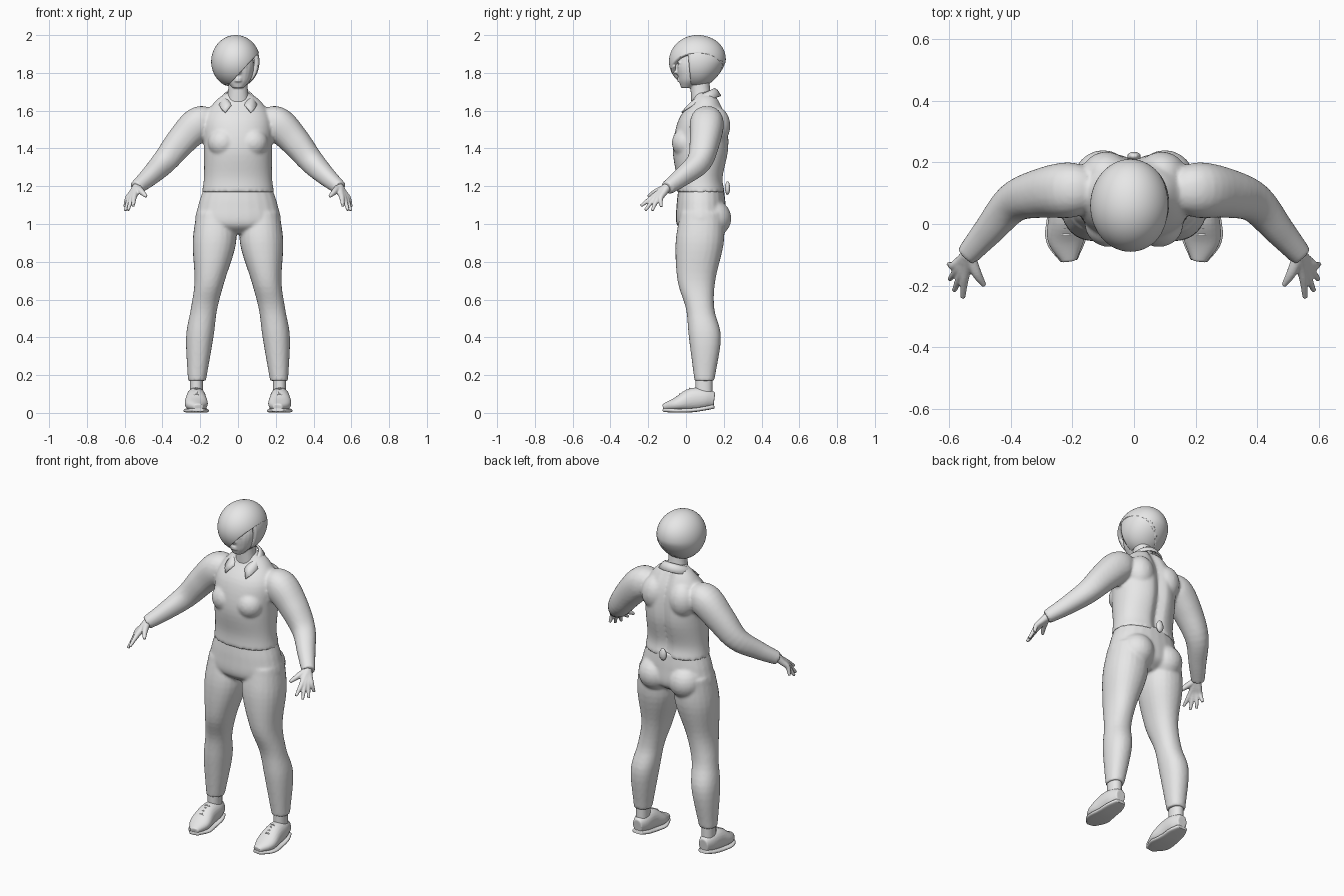
import bpy, bmesh
from math import sin, cos, pi, exp, radians
from mathutils import Vector, Matrix

default_cube = bpy.data.objects.get("Cube")
if default_cube:
    bpy.data.objects.remove(default_cube)

grey_colour = (.8, .8, .8, 1)
grey = bpy.data.materials.new("plain_grey")
grey.use_nodes = True
grey.diffuse_color = grey_colour
grey.node_tree.nodes["Principled BSDF"].inputs["Base Color"].default_value = grey_colour


def section(height, outer, front, back, inner=None):
    """Level oval given by its extents; symmetric when no inner side is given."""
    inner = -outer if inner is None else inner
    return Vector(((inner + outer) / 2, (front + back) / 2, height,
                   (outer - inner) / 2, (back - front) / 2))


def joint(x, y, z, radius, depth=None):
    """Oval standing across a path."""
    return Vector((x, y, z, radius, depth or radius))


def spline(keys, steps=5):
    """Smooth curve through all the keys, positions and radii alike."""
    padded = [keys[0] * 2 - keys[1], *keys, keys[-1] * 2 - keys[-2]]
    result = []
    for a, b, c, d in zip(padded, padded[1:], padded[2:], padded[3:]):
        for i in range(steps):
            t = i / steps
            result.append(b + (c - a) * (t / 2) + (a * 2 - b * 5 + c * 4 - d) * (t * t / 2)
                          + (b * 3 - a - c * 3 + d) * (t ** 3 / 2))
    return result + [keys[-1]]


def loft(bm, keys, level=False, side=1, sides=24, square=2.2, groove=0):
    """Closed skin over the keys, either in level slices or across the path."""
    rings = spline(keys)
    loops = []
    for i, ring in enumerate(rings):
        centre = Vector(ring[:3])
        across, deep = Vector((1, 0, 0)), Vector((0, 1, 0))
        if not level:
            before, after = rings[max(i - 1, 0)], rings[min(i + 1, len(rings) - 1)]
            along = (Vector(after[:3]) - Vector(before[:3])).normalized()
            across = along.cross(Vector((0, 0, 1))).normalized()
            deep = along.cross(across)
        loop = []
        for k in range(sides):
            c, s = cos(2 * pi * k / sides), sin(2 * pi * k / sides)
            reach = (abs(c) ** square + abs(s) ** square) ** (-1 / square)
            point = centre + (across * c * ring[3] + deep * s * ring[4]) * reach
            if s > 0:
                point.y -= groove * exp(-(point.x / .03) ** 2)
            point.x *= side
            loop.append(bm.verts.new(point))
        loops.append(loop)
    for low, high in zip(loops, loops[1:]):
        for k in range(sides):
            n = (k + 1) % sides
            bm.faces.new((low[k], low[n], high[n], high[k]))
    bm.faces.new(loops[0])
    bm.faces.new(loops[-1])


def ball(bm, centre, size):
    matrix = Matrix.Translation(centre) @ Matrix.Diagonal((*size, 1))
    bmesh.ops.create_uvsphere(bm, u_segments=24, v_segments=12, radius=1, matrix=matrix)


def finish(name, bm, voxel=0, thickness=0):
    """Turn the mesh into an object; a voxel size blends its pieces together."""
    bmesh.ops.recalc_face_normals(bm, faces=bm.faces)
    mesh = bpy.data.meshes.new(name)
    bm.to_mesh(mesh)
    bm.free()
    mesh.materials.append(grey)
    for face in mesh.polygons:
        face.use_smooth = True
    ob = bpy.data.objects.new(name, mesh)
    bpy.context.collection.objects.link(ob)
    if thickness:
        solid = ob.modifiers.new("thickness", "SOLIDIFY")
        solid.thickness, solid.offset = thickness, -1
    if voxel:
        blend = ob.modifiers.new("blend", "REMESH")
        blend.mode, blend.voxel_size, blend.use_smooth_shade = "VOXEL", voxel, True
        soften = ob.modifiers.new("soften", "SMOOTH")
        soften.factor, soften.iterations = .5, 3


# Shirt: torso, chest, shoulder blades and sleeves
bm = bmesh.new()
loft(bm, [section(height=1.17, outer=.19, front=-.05, back=.21),
          section(height=1.25, outer=.18, front=-.05, back=.2),
          section(height=1.4, outer=.18, front=-.07, back=.23),
          section(height=1.55, outer=.18, front=-.04, back=.22),
          section(height=1.65, outer=.12, front=.03, back=.18),
          section(height=1.7, outer=.05, front=.05, back=.15)],
     level=True, sides=48, groove=.025)
ball(bm, centre=(0, .22, 1.19), size=(.025, .015, .04))
for side in (1, -1):
    ball(bm, centre=(side * .08, 0, 1.43), size=(.08, .075, .08))
    ball(bm, centre=(side * .09, .16, 1.52), size=(.08, .075, .1))
    loft(bm, [joint(x=.14, y=.11, z=1.55, radius=.07), joint(x=.21, y=.11, z=1.53, radius=.09),
              joint(x=.3, y=.1, z=1.44, radius=.08), joint(x=.39, y=.07, z=1.33, radius=.065),
              joint(x=.47, y=-.02, z=1.25, radius=.05), joint(x=.54, y=-.1, z=1.19, radius=.037)],
         side=side)
finish("shirt", bm, voxel=.009)

# Trousers: hips, seat and legs
bm = bmesh.new()
loft(bm, [section(height=1.19, outer=.18, front=-.04, back=.2),
          section(height=1.1, outer=.21, front=-.05, back=.21),
          section(height=1, outer=.22, front=-.05, back=.21),
          section(height=.95, outer=.1, front=0, back=.15)], level=True)
for side in (1, -1):
    ball(bm, centre=(side * .1, .14, 1.03), size=(.098, .1, .1))
    loft(bm, [section(height=1.06, inner=.02, outer=.22, front=-.03, back=.2),
              section(height=.9, inner=.01, outer=.24, front=-.055, back=.2),
              section(height=.7, inner=.07, outer=.23, front=-.045, back=.155),
              section(height=.55, inner=.11, outer=.25, front=0, back=.15),
              section(height=.4, inner=.13, outer=.275, front=.015, back=.185),
              section(height=.17, inner=.17, outer=.265, front=.045, back=.15)],
         level=True, side=side)
finish("trousers", bm, voxel=.009)

# Hands: fingers fan out evenly from index to little, plus a thumb
bm = bmesh.new()
wrist = Vector((.535, -.1, 1.195))
index_knuckle, little_knuckle = Vector((.55, -.18, 1.14)), Vector((.585, -.135, 1.135))
index_tip, little_tip = Vector((.555, -.24, 1.095)), Vector((.6, -.13, 1.09))
spread = Vector((.015, -.015, -.025))
for side in (1, -1):
    for finger in range(4):
        t = finger / 3
        knuckle = index_knuckle.lerp(little_knuckle, t)
        tip = index_tip.lerp(little_tip, t) + spread * sin(pi * t)
        loft(bm, [joint(*wrist, radius=.024), joint(*wrist.lerp(knuckle, .5), radius=.018),
                  joint(*knuckle, radius=.014), joint(*tip, radius=.008)], side=side, sides=12)
    loft(bm, [joint(*wrist, radius=.02), joint(x=.51, y=-.16, z=1.17, radius=.016),
              joint(x=.485, y=-.2, z=1.145, radius=.008)], side=side, sides=12)
finish("hands", bm, voxel=.0045)

# Head: skull, neck, nose, lips, brows and eyes
bm = bmesh.new()
loft(bm, [section(height=1.72, outer=.03, front=-.025, back=.03),
          section(height=1.77, outer=.07, front=-.04, back=.1),
          section(height=1.85, outer=.085, front=-.045, back=.14),
          section(height=1.95, outer=.05, front=0, back=.11)], level=True)
loft(bm, [section(height=1.6, outer=.07, front=.03, back=.15),
          section(height=1.7, outer=.053, front=.025, back=.13),
          section(height=1.8, outer=.05, front=.02, back=.12)], level=True)
ball(bm, centre=(0, -.05, 1.805), size=(.017, .02, .012))
ball(bm, centre=(0, -.045, 1.83), size=(.01, .014, .03))
for height in (1.77, 1.758):
    ball(bm, centre=(0, -.037, height), size=(.02, .011, .006))
for side in (1, -1):
    ball(bm, centre=(side * .034, -.036, 1.855), size=(.022, .012, .006))
    ball(bm, centre=(side * .033, -.034, 1.835), size=(.015, .01, .007))
finish("head", bm, voxel=.005)


# Hair: a swept shell with a diagonal fringe, and a tucked side shell
def hair(name, tuck, cuts):
    bm = bmesh.new()
    bmesh.ops.create_uvsphere(bm, u_segments=56, v_segments=36, radius=1)
    for vert in bm.verts:
        x, y, z = vert.co
        lean = .04 * max(y, 0) * min(z, z / 3)
        vert.co = (.13 * x - .012, .06 + .15 * y + lean, 1.86 + .14 * z)
        frontness = min(max((.16 - vert.co.y) / .14, 0), 1)
        vert.co.x *= 1 - tuck * frontness
    for point, normal in cuts:
        parts = [*bm.verts, *bm.edges, *bm.faces]
        bmesh.ops.bisect_plane(bm, geom=parts, plane_co=point, plane_no=normal, clear_outer=True)
    finish(name, bm, thickness=.022)


parting, fringe = Vector((.105, 0, 1.9)), Vector((1, 0, -.95))
bottom_cut = ((0, 0, 1.74), (0, -.1, -1))
temple_cut = ((0, .015, 1.85), (0, -1, -.1))
overlap = fringe * -.01
hair("hair_sweep", tuck=0, cuts=[(parting, fringe), bottom_cut])
hair("hair_side", tuck=.05, cuts=[(parting + overlap, -fringe), temple_cut, bottom_cut])

# Collar: folded strip around the neck, drawn out to points in front
bm = bmesh.new()
previous = None
columns = 24
for i in range(columns + 1):
    t = 2 * i / columns - 1
    angle, tip = radians(158) * t, abs(t) ** 6
    row = []
    for fold, radius, height in ((0, .065, 1.69), (.5, .08, 1.68), (1, .1, 1.65)):
        row.append(bm.verts.new((radius * sin(angle) * (1 + .8 * fold * tip),
                                 .087 + radius * cos(angle) - .02 * fold * tip,
                                 height + .03 * (cos(angle) - tip))))
    if previous:
        for k in range(2):
            bm.faces.new((previous[k], row[k], row[k + 1], previous[k + 1]))
    previous = row
finish("collar", bm, thickness=.008)

# Shoes: upper, sole following its underside, laces and sock
shoe_path = [joint(x=.22, y=.15, z=.07, radius=.03, depth=.04),
             joint(x=.22, y=.1, z=.075, radius=.048, depth=.055),
             joint(x=.222, y=.03, z=.07, radius=.054, depth=.06),
             joint(x=.22, y=-.05, z=.045, radius=.06, depth=.037),
             joint(x=.21, y=-.12, z=.03, radius=.025, depth=.018)]
sole_path = [joint(x, y, z - depth + .004, radius=radius * 1.1, depth=.011)
             for x, y, z, radius, depth in shoe_path]
for side, word in ((1, "left"), (-1, "right")):
    bm = bmesh.new()
    loft(bm, shoe_path, side=side)
    finish(word + "_shoe", bm, voxel=.005)
    bm = bmesh.new()
    loft(bm, sole_path, side=side, square=4)
    finish(word + "_sole", bm, voxel=.004)
    bm = bmesh.new()
    for lace in range(4):
        y, z = .02 - .018 * lace, .13 - .01 * lace
        loft(bm, [joint(x, y, z - drop, radius=.004)
                  for x, drop in ((.196, .012), (.22, 0), (.244, .012))], side=side, sides=6)
    finish(word + "_laces", bm)
    bm = bmesh.new()
    loft(bm, [section(height=h, inner=.185, outer=.255, front=.05, back=.14)
              for h in (.09, .2)], level=True, side=side)
    finish(word + "_sock", bm)
